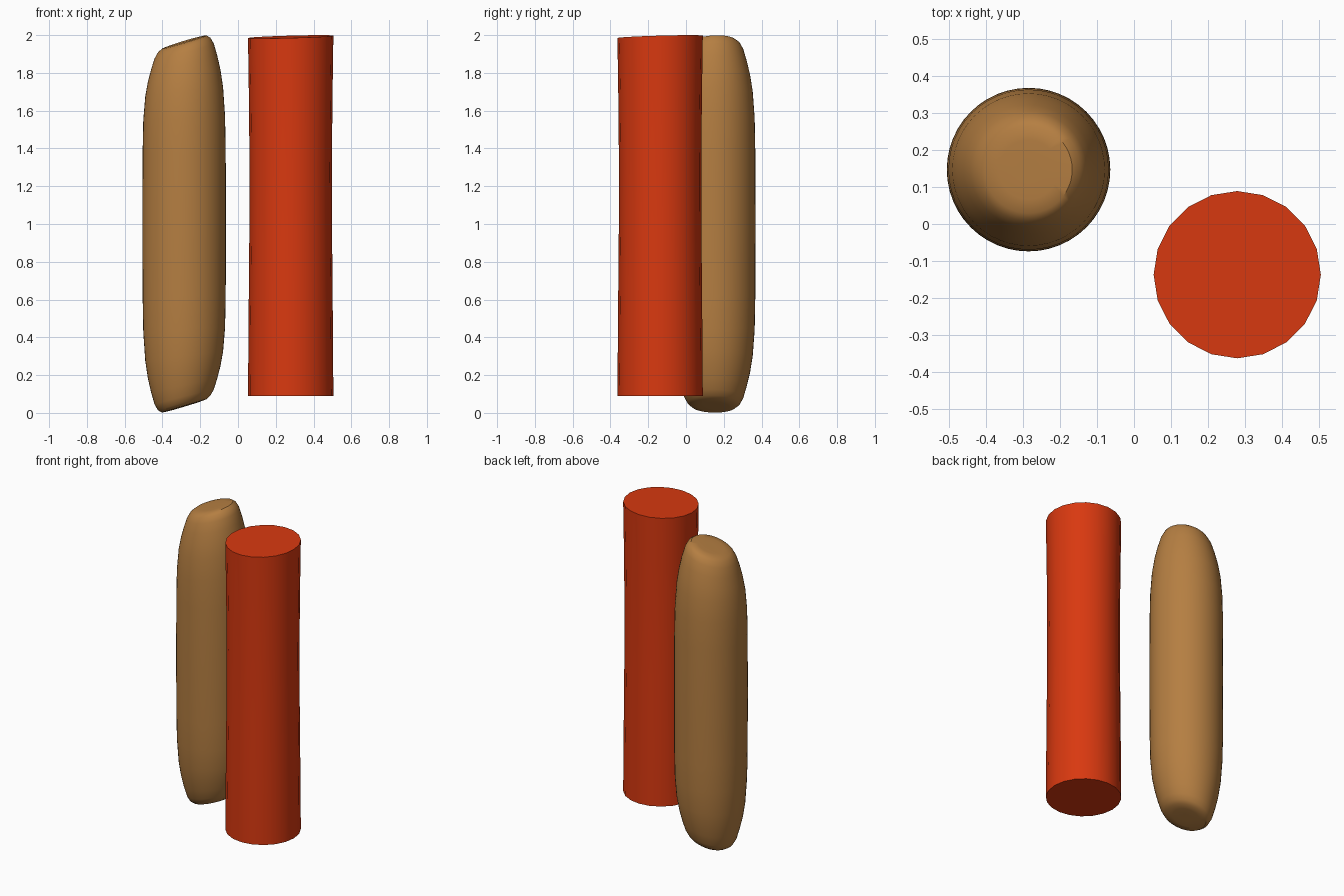
import bpy, bmesh, math

if "Cube" in bpy.data.objects:
    bpy.data.objects.remove(bpy.data.objects["Cube"])


def material(name, color):
    m = bpy.data.materials.new(name)
    m.diffuse_color = (*color, 1)
    m.use_nodes = True
    m.node_tree.nodes["Principled BSDF"].inputs["Base Color"].default_value = m.diffuse_color
    return m


def loft(name, center, rings, sides, mat):
    """Rings are (radius, centre height, x slope, y slope), bottom to top."""
    cx, cy = center
    bm = bmesh.new()
    loops = []
    for r, z, sx, sy in rings:
        loop = []
        for i in range(sides):
            a = 2 * math.pi * i / sides
            dx, dy = r * math.cos(a), r * math.sin(a)
            loop.append(bm.verts.new((cx + dx, cy + dy, z + sx * dx + sy * dy)))
        loops.append(loop)
    for lo, hi in zip(loops, loops[1:]):
        for i in range(sides):
            j = (i + 1) % sides
            bm.faces.new((lo[i], lo[j], hi[j], hi[i]))
    bm.faces.new(loops[0][::-1])
    bm.faces.new(loops[-1])
    me = bpy.data.meshes.new(name)
    bm.to_mesh(me)
    bm.free()
    me.materials.append(mat)
    ob = bpy.data.objects.new(name, me)
    bpy.context.collection.objects.link(ob)
    bpy.ops.object.select_all(action='DESELECT')
    ob.select_set(True)
    bpy.context.view_layer.objects.active = ob
    bpy.ops.object.shade_smooth_by_angle(angle=math.radians(40))
    return ob


red = material("red", (0.69, 0.04, 0.005))
brown = material("brown", (0.46, 0.21, 0.054))

# Red post: 20 sides, slight waist, faintly tilted top
loft("red_post", (0.279, -0.137), [
    (0.226, 0.09, 0, 0),
    (0.223, 0.5, 0, 0),
    (0.219, 0.95, 0, 0),
    (0.218, 1.3, 0, 0),
    (0.221, 1.65, 0.015, 0.015),
    (0.226, 1.991, 0.028, 0.028)], 20, red)

# Brown roll: rounded, with slanted ends that mirror each other through the middle
upper = [(0.22, 1.38, 0, 0), (0.2165, 1.56, 0.05, 0.01), (0.206, 1.70, 0.12, 0.02),
         (0.192, 1.785, 0.17, 0.03), (0.175, 1.855, 0.21, 0.04),
         (0.157, 1.915, 0.25, 0.05), (0.139, 1.947, 0.28, 0.05),
         (0.118, 1.963, 0.3, 0.05), (0.08, 1.966, 0.3, 0.05),
         (0.03, 1.966, 0.3, 0.05)]
lower = [(r, 2 - z, sx, -sy * 0.3) for r, z, sx, sy in reversed(upper)]
loft("brown_roll", (-0.285, 0.147), lower + [(0.221, 1.0, 0, 0)] + upper, 48, brown)
